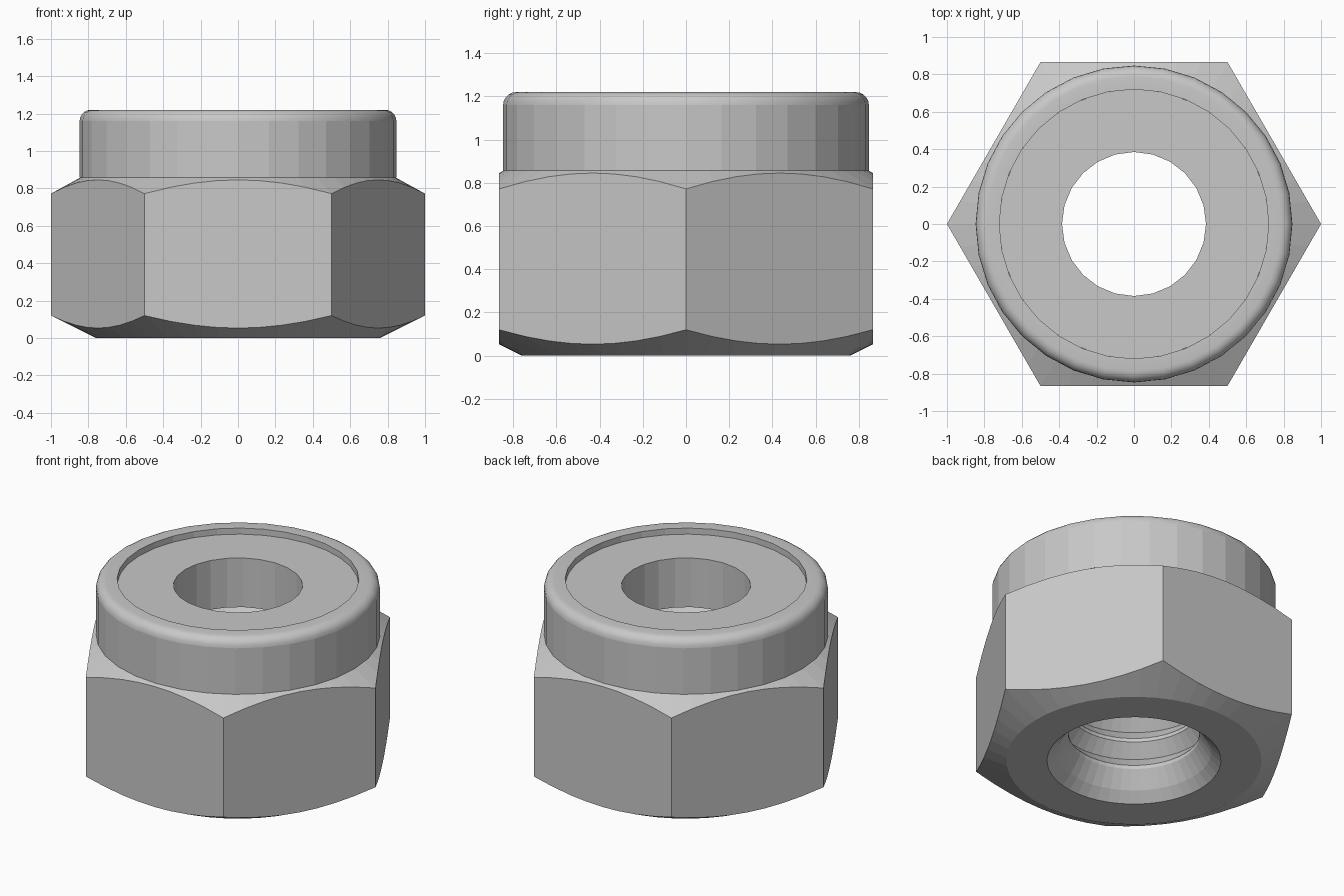
import bpy, bmesh, math
from mathutils import Matrix

cube = bpy.data.objects.get("Cube")
if cube:
    bpy.data.objects.remove(cube, do_unlink=True)

# One plain steel colour
steel = bpy.data.materials.new("steel grey")
steel.use_nodes = True
GREY = (0.58, 0.58, 0.58, 1)
steel.diffuse_color = GREY
steel.node_tree.nodes["Principled BSDF"].inputs["Base Color"].default_value = GREY


def add_object(name, bm):
    bmesh.ops.recalc_face_normals(bm, faces=bm.faces)
    mesh = bpy.data.meshes.new(name)
    bm.to_mesh(mesh)
    bm.free()
    mesh.materials.append(steel)
    obj = bpy.data.objects.new(name, mesh)
    bpy.context.collection.objects.link(obj)
    return obj


def lathe_ring(name, profile, sides):
    """Turn a closed (radius, z) profile around the z axis."""
    bm = bmesh.new()
    loops = []
    for i in range(sides):
        a = math.tau * i / sides
        loops.append([bm.verts.new((r * math.cos(a), r * math.sin(a), z))
                      for r, z in profile])
    n = len(profile)
    for i in range(sides):
        p, q = loops[i], loops[(i + 1) % sides]
        for j in range(n):
            k = (j + 1) % n
            bm.faces.new((p[j], q[j], q[k], p[k]))
    return add_object(name, bm)


def activate(obj):
    bpy.ops.object.select_all(action="DESELECT")
    obj.select_set(True)
    bpy.context.view_layer.objects.active = obj


# Nut body: turned blank with conical chamfers and a threaded bore
BASE = 0.857
CREST, ROOT, PITCH = 0.39, 0.46, 0.185
profile = [(0.845, BASE), (1.1, 0.717), (1.1, 0.17), (0.76, 0), (0.518, 0), (ROOT, 0.06)]
for i in range(4):
    z = 0.18 + i * PITCH
    profile += [(CREST, z - 0.012), (CREST, z + 0.012), (ROOT, z + PITCH / 2)]
profile.append((ROOT, BASE))
body = lathe_ring("hex_body", profile, 48)

# Hexagonal prism, corners on the x axis, that trims the blank to six flats
bm = bmesh.new()
bmesh.ops.create_cone(bm, cap_ends=True, segments=6, radius1=1, radius2=1, depth=4,
                      matrix=Matrix.Rotation(math.pi / 6, 4, "Z"))
trimmer = add_object("hex_trimmer", bm)
trimmer.hide_render = True
mod = body.modifiers.new("hex trim", "BOOLEAN")
mod.operation = "INTERSECT"
mod.solver = "EXACT"
mod.object = trimmer
activate(body)
bpy.ops.object.modifier_apply(modifier=mod.name)
bpy.data.objects.remove(trimmer, do_unlink=True)

# Collar with a rolled top edge
R, TOP, ROLL = 0.847, 1.22, 0.06
rolled = [(R - ROLL + ROLL * math.cos(t), TOP - ROLL + ROLL * math.sin(t))
          for t in (math.pi / 2 * i / 5 for i in range(6))]
collar = lathe_ring("collar", [(0.72, BASE), (R, BASE)] + rolled + [(0.72, TOP)], 32)

# Locking insert, slightly recessed below the collar rim
insert = lathe_ring("locking_insert",
                    [(0.385, BASE), (0.724, BASE), (0.724, 1.18), (0.385, 1.18)], 24)

# Smooth rolled edge; the upright collar wall stays faceted like the bore
activate(collar)
bpy.ops.object.shade_smooth_by_angle(angle=math.radians(25))
for face in collar.data.polygons:
    if abs(face.normal.z) < 0.01:
        face.use_smooth = False
